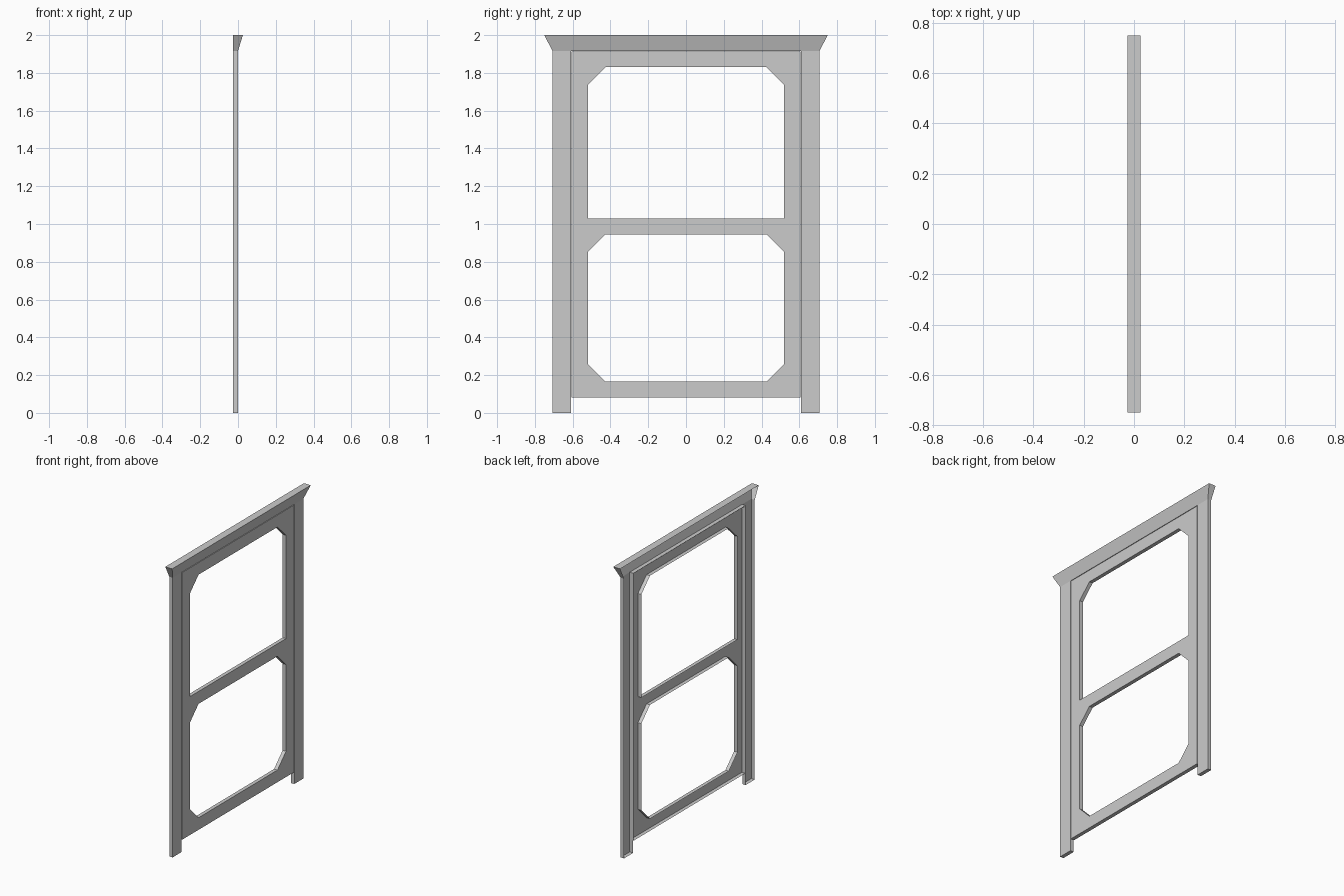
import bpy, bmesh

if "Cube" in bpy.data.objects:
    bpy.data.objects.remove(bpy.data.objects["Cube"])

BACK = -0.026          # open rear rim of the shells
Z_HEAD = 1.916         # where the flared header begins


def shell(name, bm):
    """Fold every boundary edge of the front skin straight back; rear stays open."""
    bm.normal_update()
    bmesh.ops.reverse_faces(bm, faces=[f for f in bm.faces if f.normal.x < 0])
    rear = {v: bm.verts.new((BACK, v.co.y, v.co.z)) for v in list(bm.verts)}
    for e in [e for e in bm.edges if e.is_boundary]:
        loop = e.link_loops[0]
        a, b = loop.vert, loop.link_loop_next.vert
        bm.faces.new((a, rear[a], rear[b], b))
    bmesh.ops.delete(bm, geom=[v for v in bm.verts if not v.link_faces], context='VERTS')
    mesh = bpy.data.meshes.new(name)
    bm.to_mesh(mesh)
    bm.free()
    obj = bpy.data.objects.new(name, mesh)
    bpy.context.collection.objects.link(obj)
    return obj


def opening(z0, z1, hy=0.52, c=0.093, chamfer_bottom=True):
    """Window outline with cut corners, symmetric about y = 0."""
    low = [(hy - c, z0), (hy, z0 + c)] if chamfer_bottom else [(hy, z0)]
    half = low + [(hy, z1 - c), (hy - c, z1)]
    return half + [(-y, z) for y, z in reversed(half)]


# Outer frame: two legs and a flared header
bm = bmesh.new()
inner, outer = 0.609, 0.707
crease = [bm.verts.new((0, y, Z_HEAD)) for y in (-outer, -inner, inner, outer)]
tips = [bm.verts.new((0.026, y, 2.0)) for y in (0.75, -0.75)]
bm.faces.new(crease + tips)
for top, ys in ((crease[:2], (-inner, -outer)), (crease[2:], (outer, inner))):
    feet = [bm.verts.new((0, y, 0)) for y in ys]
    bm.faces.new(top + feet)
shell("door_frame", bm)

# Door panel with an upper and a lower opening
bm = bmesh.new()
hw, z0, z1 = 0.605, 0.082, 1.912
for outline in ([(-hw, z0), (hw, z0), (hw, z1), (-hw, z1)],
                opening(0.165, 0.945),
                opening(1.03, 1.83, chamfer_bottom=False)):
    vs = [bm.verts.new((0, y, z)) for y, z in outline]
    for a, b in zip(vs, vs[1:] + vs[:1]):
        bm.edges.new((a, b))
bmesh.ops.triangle_fill(bm, edges=bm.edges[:], use_beauty=True, normal=(1, 0, 0))
shell("door_panel", bm)
